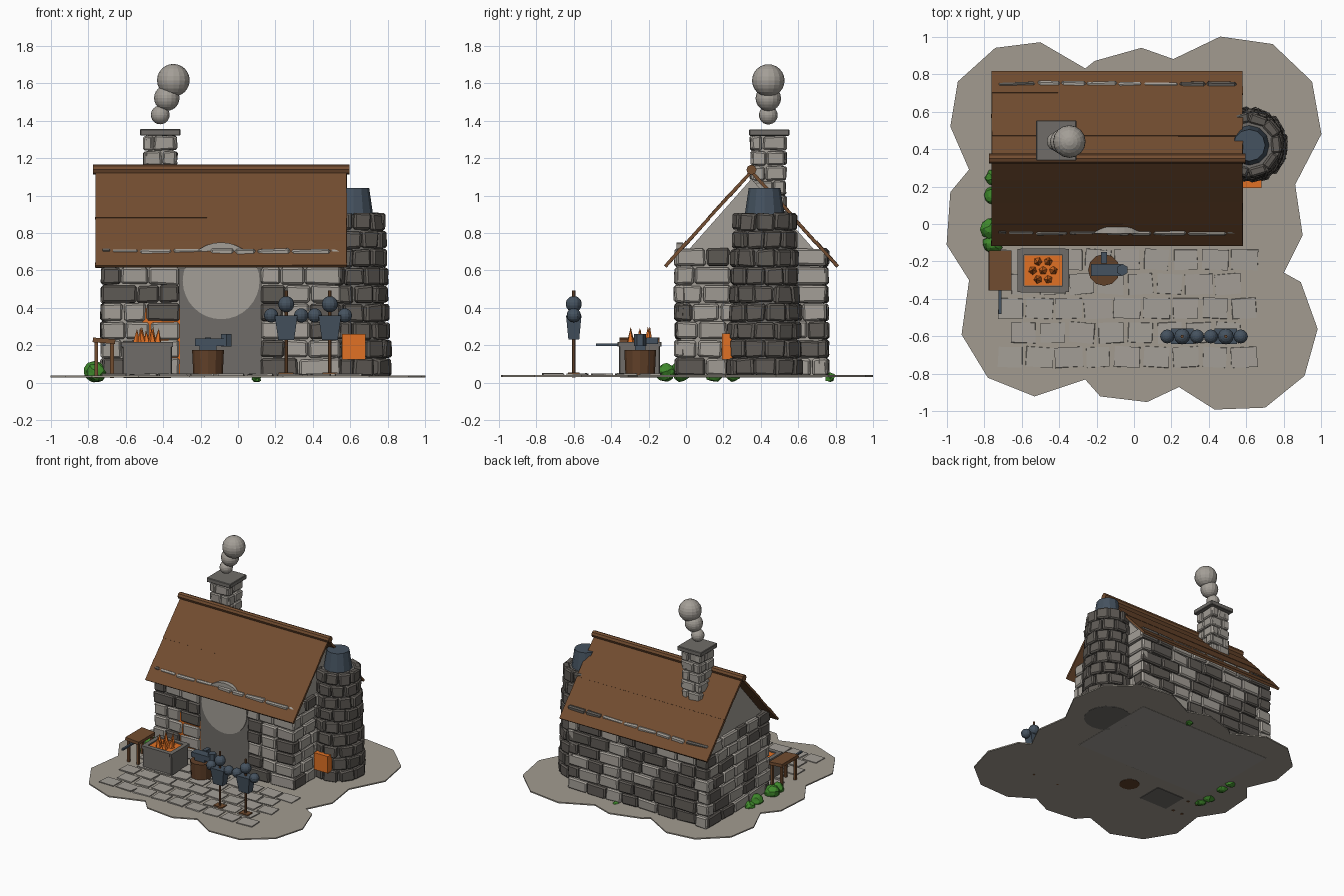
import bpy, bmesh, math, random
from math import pi, sin, cos
from mathutils import Matrix, Vector, Euler

random.seed(7)
rnd = random.uniform
if "Cube" in bpy.data.objects:
    bpy.data.objects.remove(bpy.data.objects["Cube"], do_unlink=True)


def material(name, r, g, b):
    m = bpy.data.materials.new(name)
    m.use_nodes = True
    m.diffuse_color = (r, g, b, 1)
    m.node_tree.nodes["Principled BSDF"].inputs["Base Color"].default_value = (r, g, b, 1)
    return m


EARTH = material("pale earth", .36, .33, .28)
LIGHT = material("light stone", .37, .345, .31)
DARK = material("dark stone", .115, .104, .092)
GREY = material("mid grey stone", .16, .152, .14)
BROWN = material("roof wood", .17, .074, .03)
BARK = material("dark wood", .12, .052, .022)
SLATE = material("blue steel", .06, .085, .115)
ORANGE = material("fire orange", .75, .165, .018)
GREEN = material("leaf green", .05, .25, .025)


def finish(name, bm, mats, bevel=0):
    me = bpy.data.meshes.new(name)
    bmesh.ops.recalc_face_normals(bm, faces=bm.faces)
    bm.to_mesh(me)
    bm.free()
    ob = bpy.data.objects.new(name, me)
    bpy.context.collection.objects.link(ob)
    for m in mats if isinstance(mats, list) else [mats]:
        me.materials.append(m)
    if bevel:
        mod = ob.modifiers.new("bevel", "BEVEL")
        mod.width = bevel
    return ob


def place(loc, rot=(0, 0, 0)):
    return Matrix.Translation(loc) @ Euler(rot).to_matrix().to_4x4()


def add_box(bm, mat, size, jitter=0, index=0):
    made = bmesh.ops.create_cube(bm, size=1, matrix=mat @ Matrix.Diagonal((*size, 1)))
    for v in made["verts"]:
        v.co += Vector((rnd(-jitter, jitter), rnd(-jitter, jitter), rnd(-jitter, jitter)))
        for f in v.link_faces:
            f.material_index = index


def box(name, loc, size, mat, rot=(0, 0, 0), bevel=0):
    bm = bmesh.new()
    add_box(bm, place(loc, rot), size)
    return finish(name, bm, mat, bevel)


def cone(name, loc, r1, r2, h, sides, mat, rot=(0, 0, 0)):
    # loc is the centre of the base
    bm = bmesh.new()
    m = place(loc, rot) @ Matrix.Translation((0, 0, h / 2))
    bmesh.ops.create_cone(bm, cap_ends=True, segments=sides, radius1=r1, radius2=r2, depth=h, matrix=m)
    return finish(name, bm, mat)


def ball(name, loc, r, mat, seg=16):
    bm = bmesh.new()
    bmesh.ops.create_uvsphere(bm, u_segments=seg, v_segments=seg * 3 // 4, radius=r, matrix=place(loc))
    return finish(name, bm, mat)


def prism(name, points, mat, depth, matrix):
    # flat outline in local XY, extruded along local Z
    bm = bmesh.new()
    face = bm.faces.new([bm.verts.new((x, y, 0)) for x, y in points])
    top = bmesh.ops.extrude_face_region(bm, geom=[face])["geom"]
    bmesh.ops.translate(bm, vec=(0, 0, depth), verts=[v for v in top if isinstance(v, bmesh.types.BMVert)])
    bm.transform(matrix)
    return finish(name, bm, mat)


def stone_rows(bm, x, y, angle, length, z, rows, height, dark, wide=.17):
    # courses of uneven blocks; local -y points outward
    base = place((x, y, 0), (0, 0, angle))
    for row in range(rows):
        at = 0
        while at < length - .01:
            w = wide * rnd(.7, 1.2) * (.65 if at == 0 and row % 2 else 1)
            if length - at - w < wide * .5:
                w = length - at
            spot = (at + w / 2, rnd(-.006, .006), z + (row + .5) * height)
            add_box(bm, base @ place(spot, (0, rnd(-.02, .02), 0)),
                    (w - .008, .055, height - .007), .005, int(random.random() < dark))
            at += w


# Ground slab with a wavy outline
outline = [(-.94, .76), (-.74, .94), (-.5, .97), (-.26, .83), (-.21, .87), (.04, .94), (.21, .88),
           (.46, 1), (.74, .96), (.95, .76), (1, .48), (.86, .21), (.9, -.06), (.8, -.26), (.89, -.31),
           (.98, -.56), (.91, -.81), (.7, -.98), (.43, -.99), (.24, -.87), (.07, -.95), (-.18, -.92),
           (-.26, -.83), (-.53, -.92), (-.78, -.82), (-.92, -.59), (-.88, -.3), (-1, -.11),
           (-.98, .17), (-.88, .29), (-.98, .52)]
prism("ground", outline, EARTH, .01, place((0, 0, .03)))

# Paving in front of the house
bm = bmesh.new()
for row in range(5):
    for i in range(9 - row % 2):
        x = -.66 + i * .156 + (row % 2) * .07
        add_box(bm, place((x, -.19 - row * .13, .041), (0, 0, rnd(-.07, .07))),
                (.138 + rnd(-.015, .01), .108, .013), .003)
finish("paving", bm, LIGHT)

# House core with gables
gable = [(-.03, .028), (.73, .028), (.73, .66), (.35, 1.09), (-.03, .66)]
axes = Matrix(((0, 0, 1, -.7), (1, 0, 0, 0), (0, 1, 0, 0), (0, 0, 0, 1)))
prism("house_core", gable, LIGHT, 1.22, axes)

# Stone walls
bm = bmesh.new()
H = .0975
stone_rows(bm, -.73, -.03, 0, .42, .035, 6, H, .4)
stone_rows(bm, .12, -.03, 0, .43, .035, 6, H, .4)
stone_rows(bm, -.68, -.03, 0, 1.18, .62, 1, H, .1)
stone_rows(bm, .55, .73, pi, 1.28, .035, 7, H, .4)
stone_rows(bm, .52, -.055, pi / 2, .81, .035, 7, H, .35)
stone_rows(bm, -.7, .755, -pi / 2, .81, .035, 7, H, .4)
finish("wall_stones", bm, [LIGHT, DARK], .01)

# Doorway with a round pale panel above
box("doorway", (-.095, -.032, .32), (.44, .02, .58), GREY)
cone("door_arch", (-.09, -.015, .545), .205, .205, .035, 32, LIGHT, (pi / 2, 0, 0))
box("wall_glow", (-.41, -.034, .215), (.2, .02, .37), ORANGE)

# Roof boards on both slopes
slope = math.atan2(.51, .46)
for side, label in ((-1, "front"), (1, "back")):
    bm = bmesh.new()
    for i in range(4):
        t = (i + .5) / 4
        loc = (-.09, .35 + side * .46 * t, 1.13 - .51 * t + .003 * (i % 2))
        add_box(bm, place(loc, (-side * slope, 0, 0)), (1.34, .176, .018), .002)
    finish(label + "_roof_boards", bm, BROWN)
cone("ridge_beam", (-.775, .35, 1.138), .027, .027, 1.37, 8, BROWN, (0, pi / 2, 0))

# Chimney
box("chimney_core", (-.415, .44, 1.06), (.13, .15, .52), LIGHT)
bm = bmesh.new()
for x, y, a, n in ((-.5, .375, 0, .17), (-.33, .505, pi, .17), (-.355, .348, pi / 2, .184), (-.475, .532, -pi / 2, .184)):
    stone_rows(bm, x, y, a, n, .84, 6, .08, 0, .1)
finish("chimney_stones", bm, [LIGHT, DARK], .008)
box("chimney_cap", (-.415, .445, 1.337), (.215, .215, .035), GREY, bevel=.004)
for i, (x, z, r) in enumerate(((-.415, 1.43, .05), (-.38, 1.52, .068), (-.345, 1.615, .087))):
    ball(f"smoke_puff_{i + 1}", (x, .44, z), r, LIGHT)

# Round furnace tower
TX, TY = .615, .42
cone("tower_core", (TX, TY, .028), .18, .145, .867, 16, GREY)
bm = bmesh.new()
for row in range(9):
    R = .175 - row * .004
    n = 10
    for i in range(n):
        a = 2 * pi * (i + row % 2 / 2 + rnd(-.08, .08)) / n
        spot = (TX + R * cos(a), TY + R * sin(a), .035 + (row + .5) * .097)
        add_box(bm, place(spot, (0, 0, a)), (.052, 2 * pi * R / n + .002, .091), .006)
finish("tower_stones", bm, DARK, .01)
cone("tower_hood", (TX, TY, .89), .107, .085, .15, 12, SLATE)
box("furnace_mouth", (.617, .22, .193), (.125, .055, .138), ORANGE)

# Forge with coals and flames
FX, FY = -.485, -.248
box("forge_body", (FX, FY, .115), (.265, .22, .175), GREY, bevel=.006)
for s in (-1, 1):
    box("forge_rim_x", (FX + s * .12, FY, .205), (.035, .23, .025), GREY)
    box("forge_rim_y", (FX, FY + s * .1, .205), (.24, .035, .025), GREY)
box("hot_coals", (FX, FY, .203), (.2, .16, .012), ORANGE)
for i in range(7):
    r = .055 if i else 0
    a = i * pi / 3
    loc = (FX + r * cos(a), FY + r * sin(a), .205)
    cone(f"flame_{i + 1}", loc, .024, 0, rnd(.07, .1), 5, ORANGE, (rnd(-.1, .1), rnd(-.1, .1), a))

# Anvil on a stump
AX, AY = -.16, -.245
cone("stump", (AX, AY, .028), .078, .085, .147, 12, BARK)
box("anvil_foot", (AX, AY, .185), (.09, .055, .03), SLATE)
box("anvil_body", (-.148, AY, .217), (.165, .065, .04), SLATE)
cone("anvil_horn", (-.062, AY, .195), .032, .032, .065, 6, SLATE)
box("hammer_head", (-.16, -.18, .225), (.032, .06, .035), SLATE)

# Workbench with a blade lying on it
box("bench_top", (-.715, -.248, .225), (.12, .215, .025), BROWN, (0, .08, 0))
for x in (-.757, -.672):
    for y in (-.335, -.16):
        box("bench_leg", (x, y, .125), (.02, .02, .195), BROWN)
box("blade", (-.715, -.385, .203), (.016, .19, .014), SLATE)

# Armour stands
for i, x in enumerate((.257, .49)):
    y = -.6
    tag = f"_{i + 1}"
    box("stand_base" + tag, (x, y, .045), (.08, .06, .02), BROWN)
    cone("stand_pole" + tag, (x, y, .028), .009, .009, .465, 8, BROWN)
    torso = cone("breastplate" + tag, (0, 0, 0), .06, .086, .13, 4, SLATE, (0, 0, pi / 4))
    torso.scale = (1, .68, 1)
    torso.location = (x, y, .23)
    ball("helmet" + tag, (x, y, .42), .043, SLATE, 12)
    for s in (-1, 1):
        ball("shoulder_guard" + tag, (x + s * .08, y, .36), .038, SLATE, 12)

# Bushes along the wall
bm = bmesh.new()
for x, y, r in ((-.75, .25, .04), (-.75, .15, .05), (-.765, -.025, .057), (-.755, -.11, .05), (.1, .77, .025)):
    bmesh.ops.create_icosphere(bm, subdivisions=2, radius=r, matrix=place((x, y, r), (r * 9, x, y)))
for v in bm.verts:
    v.co += Vector((rnd(-1, 1), rnd(-1, 1), rnd(0, 1))) * .007
finish("bushes", bm, GREEN)
